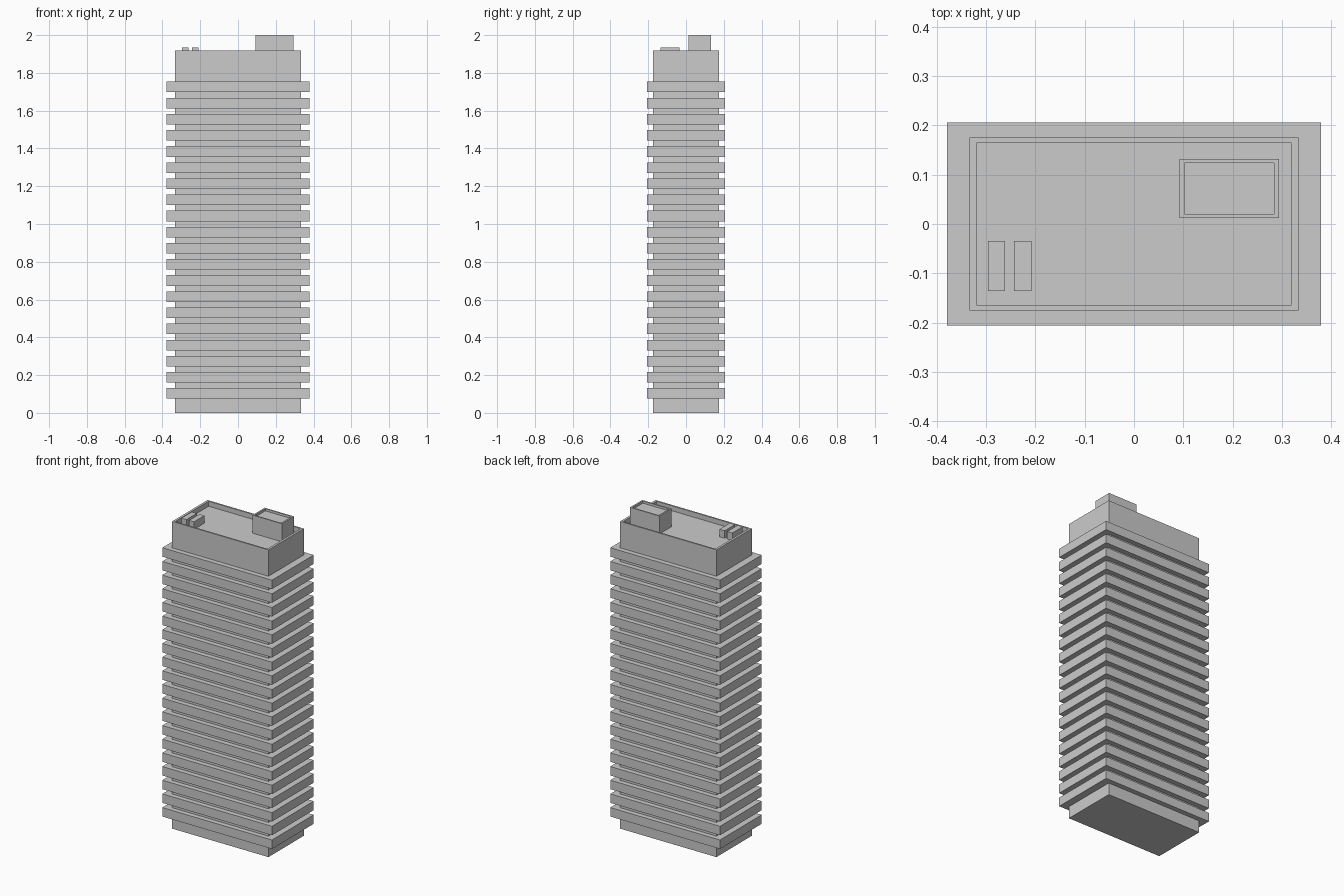
import bpy, bmesh

if "Cube" in bpy.data.objects:
    bpy.data.objects.remove(bpy.data.objects["Cube"])


def finish(name, bm):
    bmesh.ops.recalc_face_normals(bm, faces=bm.faces)
    mesh = bpy.data.meshes.new(name)
    bm.to_mesh(mesh)
    bm.free()
    ob = bpy.data.objects.new(name, mesh)
    bpy.context.collection.objects.link(ob)
    return ob


def block(name, x0, x1, y0, y1, z0, z1, wall=None, floor=None):
    """Box; with wall=(wx, wy) the top is sunk to 'floor' behind a parapet."""
    rings = [(0, 0, z0), (0, 0, z1)]
    if wall:
        rings += [(*wall, z1), (*wall, floor)]
    bm = bmesh.new()
    loops = [[bm.verts.new(p) for p in (
        (x0 + a, y0 + b, z), (x1 - a, y0 + b, z),
        (x1 - a, y1 - b, z), (x0 + a, y1 - b, z))] for a, b, z in rings]
    for lo, hi in zip(loops, loops[1:]):
        for i in range(4):
            j = (i + 1) % 4
            bm.faces.new((lo[i], lo[j], hi[j], hi[i]))
    bm.faces.new(loops[0][::-1])
    bm.faces.new(loops[-1])
    return finish(name, bm)


ROOF = 1.887

# Tower core with roof parapet
block("tower_core", -0.333, 0.333, -0.175, 0.175, 0, 1.918, (0.0145, 0.010), ROOF)

# Projecting floor bands, repeated up the tower
band = block("floor_bands", -0.379, 0.379, -0.206, 0.206, 0.075, 0.131)
arr = band.modifiers.new("storeys", 'ARRAY')
arr.count = 20
arr.use_relative_offset = False
arr.use_constant_offset = True
arr.constant_offset_displace = (0, 0, 0.0854)

# Lift machine room on the roof, with its own low parapet
block("machine_room", 0.092, 0.294, 0.012, 0.132, ROOF, 2.0, (0.010, 0.008), 1.986)

# Pair of roof ventilation units
for i, x in enumerate((-0.296, -0.243)):
    block(f"vent_unit_{i + 1}", x, x + 0.035, -0.136, -0.034, ROOF, 1.934)
